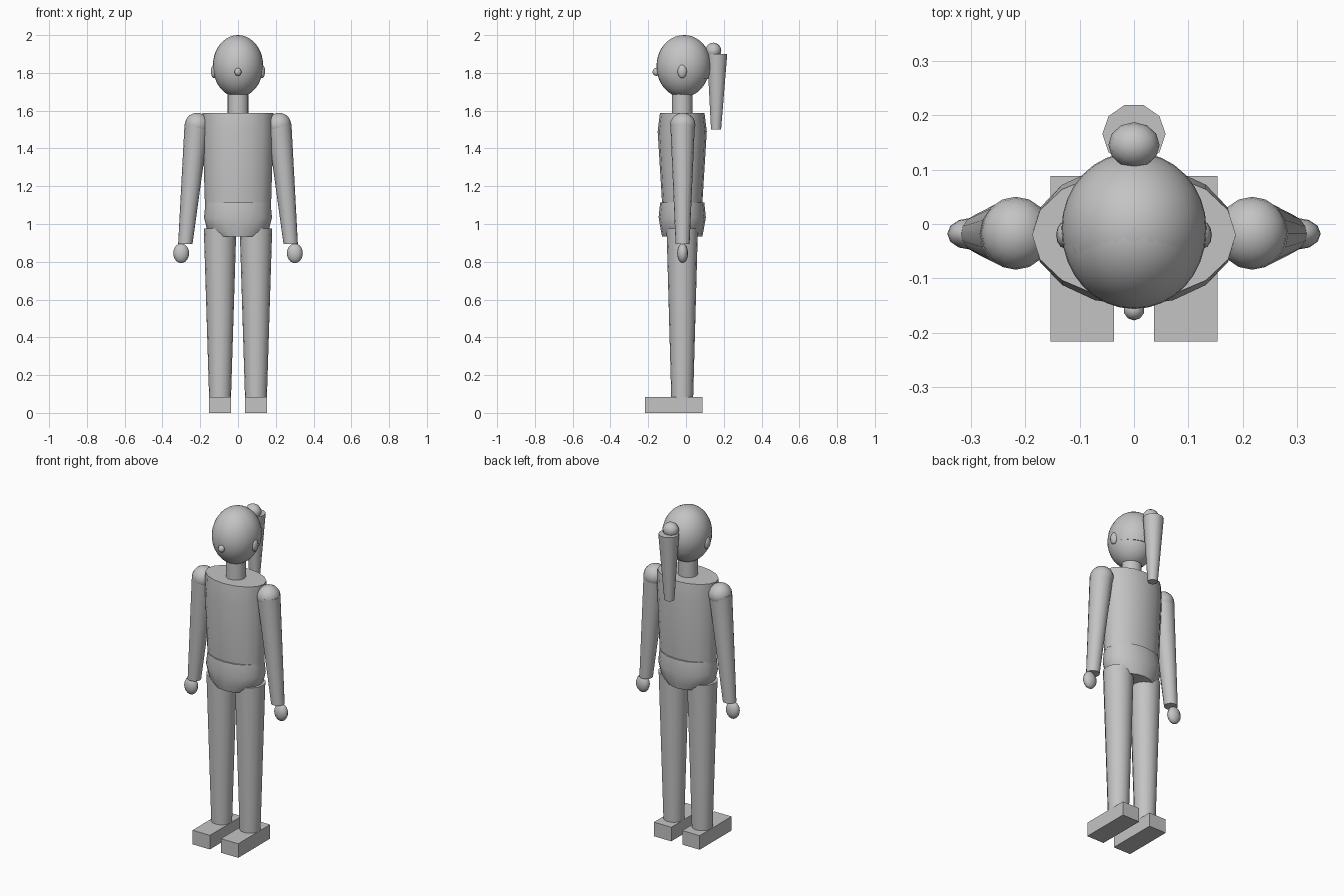
import bpy, bmesh, math
from mathutils import Vector

cube = bpy.data.objects.get("Cube")
if cube:
    bpy.data.objects.remove(cube)

gray = bpy.data.materials.new("plain_gray")
gray.use_nodes = True
gray.diffuse_color = (0.55, 0.55, 0.55, 1)
gray.node_tree.nodes["Principled BSDF"].inputs["Base Color"].default_value = (0.55, 0.55, 0.55, 1)


def finish(name, bm, smooth=True):
    bmesh.ops.recalc_face_normals(bm, faces=bm.faces[:])
    mesh = bpy.data.meshes.new(name)
    bm.to_mesh(mesh)
    bm.free()
    mesh.materials.append(gray)
    obj = bpy.data.objects.new(name, mesh)
    bpy.context.collection.objects.link(obj)
    if smooth:
        bpy.ops.object.select_all(action='DESELECT')
        obj.select_set(True)
        bpy.context.view_layer.objects.active = obj
        bpy.ops.object.shade_smooth_by_angle(angle=math.radians(46))
    return obj


def ball(name, center, radii, segments=16, rings=10, cut=None):
    """Ellipsoid, optionally keeping only what lies above a plane (point, normal)."""
    bm = bmesh.new()
    bmesh.ops.create_uvsphere(bm, u_segments=segments, v_segments=rings, radius=1)
    for v in bm.verts:
        v.co = Vector(center) + Vector(a * b for a, b in zip(v.co, radii))
    if cut:
        geom = bm.verts[:] + bm.edges[:] + bm.faces[:]
        bmesh.ops.bisect_plane(bm, geom=geom, plane_co=cut[0], plane_no=cut[1], clear_inner=True)
        bmesh.ops.holes_fill(bm, edges=[e for e in bm.edges if e.is_boundary])
    return finish(name, bm)


def loft(name, rings, sides=16, turn=0.0):
    """Capped tube through elliptical rings given as (center, x radius, y radius)."""
    bm = bmesh.new()
    loops = []
    for (x, y, z), rx, ry in rings:
        angles = [math.tau * (i + turn) / sides for i in range(sides)]
        loops.append([bm.verts.new((x + rx * math.cos(a), y + ry * math.sin(a), z)) for a in angles])
    for low, high in zip(loops, loops[1:]):
        for i in range(sides):
            j = (i + 1) % sides
            bm.faces.new((low[i], low[j], high[j], high[i]))
    bm.faces.new(loops[0][::-1])
    bm.faces.new(loops[-1])
    return finish(name, bm)


def box(name, low, high):
    bm = bmesh.new()
    bmesh.ops.create_cube(bm, size=1)
    for v in bm.verts:
        v.co = [a + (b - a) * (c + 0.5) for a, b, c in zip(low, high, v.co)]
    return finish(name, bm, smooth=False)


DEPTH = -0.02  # body axis

# Head, hair and neck
ball("head", (0, -0.016, 1.835), (0.132, 0.14, 0.164), 32, 20)
ball("hair_cap", (0, -0.008, 1.84), (0.133, 0.14, 0.16), 32, 20,
     cut=((0, 0, 1.785), (0, 0.16, 1)))
ball("nose", (0, -0.158, 1.805), (0.019, 0.019, 0.021), 10, 8)
loft("neck", [((0, DEPTH, 1.57), 0.056, 0.054), ((0, DEPTH, 1.72), 0.056, 0.054)])

# Ponytail
ball("hair_bun", (0, 0.145, 1.917), (0.047, 0.042, 0.043), 12, 8)
loft("ponytail", [((0, 0.159, 1.5), 0.028, 0.028), ((0, 0.165, 1.9), 0.058, 0.056)], 10, 0)

# Torso and pelvis
loft("torso", [((0, DEPTH, 1.1), 0.175, 0.106),
               ((0, DEPTH, 1.49), 0.187, 0.13),
               ((0, DEPTH, 1.588), 0.187, 0.118)])
loft("pelvis", [((0, DEPTH, 0.935), 0.122, 0.107),
                ((0, DEPTH, 0.965), 0.163, 0.113),
                ((0, DEPTH, 1.035), 0.18, 0.125),
                ((0, DEPTH, 1.113), 0.172, 0.117)])

# Paired parts
for side, s in (("left", 1), ("right", -1)):
    ball(side + "_ear", (s * 0.127, DEPTH, 1.808), (0.016, 0.025, 0.036), 12, 8)
    ball(side + "_shoulder", (s * 0.217, -0.017, 1.524), (0.065, 0.067, 0.065))
    loft(side + "_arm", [((s * 0.279, -0.018, 0.893), 0.038, 0.037),
                         ((s * 0.218, -0.018, 1.53), 0.065, 0.065)])
    ball(side + "_hand", (s * 0.301, -0.018, 0.845), (0.042, 0.029, 0.052), 12, 10)
    loft(side + "_leg", [((s * 0.095, DEPTH, 0.08), 0.058, 0.058),
                         ((s * 0.095, DEPTH, 0.975), 0.086, 0.083)])
    inner, outer = sorted((s * 0.037, s * 0.153))
    box(side + "_foot", (inner, -0.216, 0), (outer, 0.088, 0.085))
